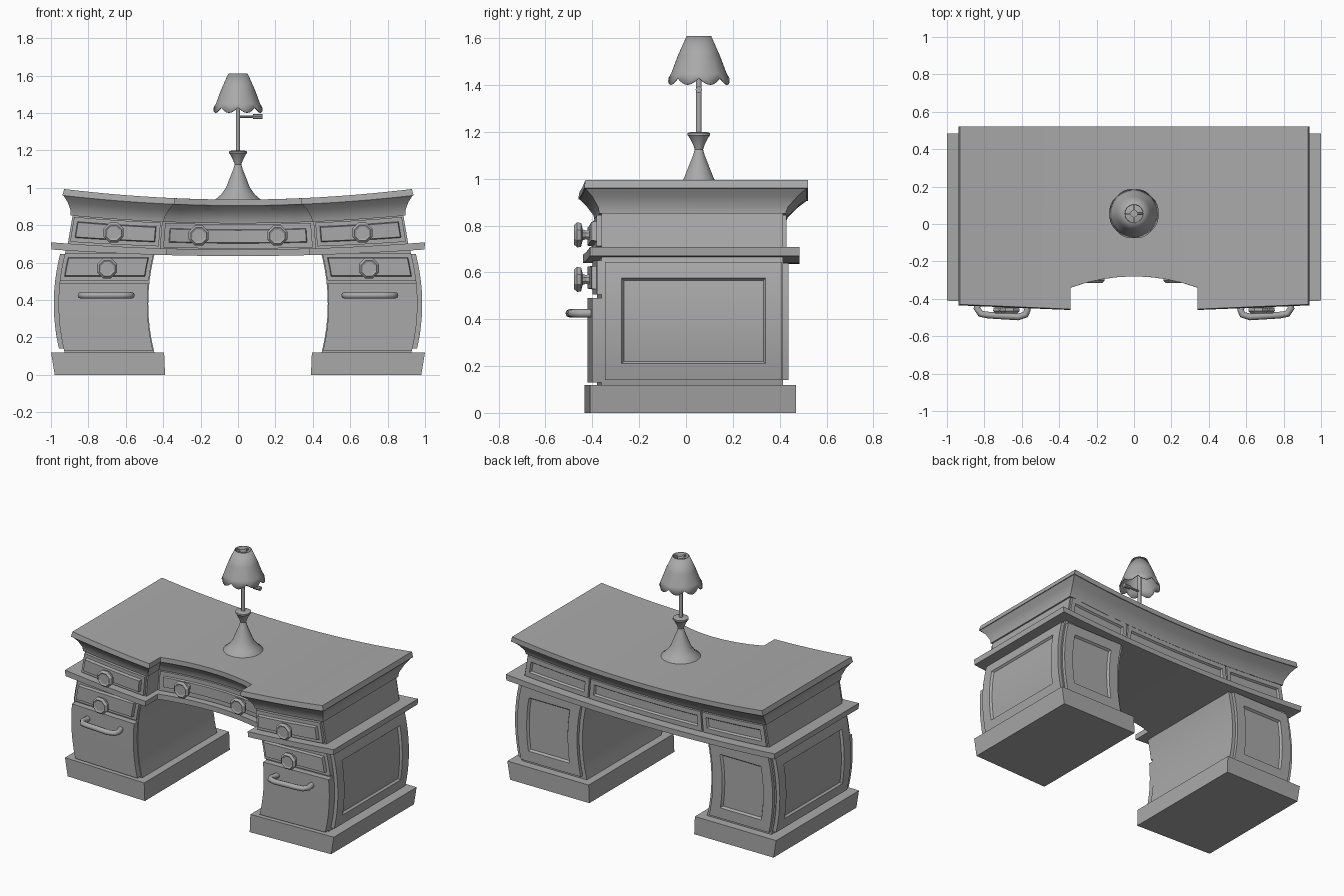
import bpy, bmesh, math
from mathutils import Matrix, Vector

if "Cube" in bpy.data.objects:
    bpy.data.objects.remove(bpy.data.objects["Cube"], do_unlink=True)

grey = bpy.data.materials.new("plain_grey")
grey.use_nodes = True
grey.diffuse_color = (0.4, 0.4, 0.4, 1)
grey.node_tree.nodes["Principled BSDF"].inputs["Base Color"].default_value = (0.4, 0.4, 0.4, 1)


def finish(bm, name, mirror=False, smooth=30, deform=None, cuts_x=(), cuts_z=()):
    """Slice, deform and turn a bmesh into an object."""
    for axis, cuts in (((1, 0, 0), cuts_x), ((0, 0, 1), cuts_z)):
        for c in cuts:
            geom = bm.verts[:] + bm.edges[:] + bm.faces[:]
            bmesh.ops.bisect_plane(bm, geom=geom, dist=1e-5, plane_co=Vector(axis) * c, plane_no=axis)
    if deform:
        for v in bm.verts:
            v.co = deform(*v.co)
    bmesh.ops.recalc_face_normals(bm, faces=bm.faces)
    me = bpy.data.meshes.new(name)
    bm.to_mesh(me)
    bm.free()
    me.materials.append(grey)
    ob = bpy.data.objects.new(name, me)
    bpy.context.collection.objects.link(ob)
    bpy.ops.object.select_all(action='DESELECT')
    ob.select_set(True)
    bpy.context.view_layer.objects.active = ob
    bpy.ops.object.shade_smooth_by_angle(angle=math.radians(smooth))
    if mirror:
        ob.modifiers.new("Mirror", 'MIRROR')
    return ob


# ---- deformations ----
def sag(x, y, z):
    """Sagging curve of the upper desk, ends leaning inward."""
    c = 0.037 + (z - 0.65) * 0.075
    return (x * (1 - 0.2 * (z - 0.67)), y, z + c * x * x)


def skew(x, y, z):
    """Fronts angle slightly forward toward the knee hole."""
    return (x, y - (0.04 * (0.94 - abs(x)) if y < 0 else 0), z)


def bulge(x, y, z):
    """Barrel curve of the pedestals."""
    x2, y2, z2 = skew(x, y, z)
    return (x2 + 0.035 * (1 - ((z - 0.38) / 0.27) ** 2), y2, z2)


# ---- shape helpers ----
def loft(levels, caps=True):
    """Join rings of equal point counts: [(points of x, y, z), ...]"""
    bm = bmesh.new()
    rings = [[bm.verts.new(p) for p in ring] for ring in levels]
    n = len(rings[0])
    for a, b in zip(rings, rings[1:]):
        for i in range(n):
            bm.faces.new((a[i], a[(i + 1) % n], b[(i + 1) % n], b[i]))
    if caps:
        bm.faces.new(rings[0][::-1])
        bm.faces.new(rings[-1])
    return bm


def plan(z, w, back, front_out, front_in, notch, centre):
    """Desk outline with an arched notch at the front."""
    pts = [(w, front_out), (w, back), (-w, back), (-w, front_out), (-notch, front_in)]
    for i in range(9):
        t = -1 + i / 4
        pts.append((notch * t, centre - 0.06 * t * t))
    pts.append((notch, front_in))
    return [(x, y, z) for x, y in pts]


def box(x0, x1, y0, y1, z0, z1, face=None, steps=()):
    """Box whose face in one direction is inset by (width, depth) steps."""
    bm = bmesh.new()
    bmesh.ops.create_cube(bm, size=1)
    bm.transform(Matrix.Translation(((x0 + x1) / 2, (y0 + y1) / 2, (z0 + z1) / 2))
                 @ Matrix.Diagonal((x1 - x0, y1 - y0, z1 - z0, 1)))
    bm.normal_update()
    if face:
        f = [f for f in bm.faces if f.normal.dot(Vector(face)) > 0.9]
        for width, depth in steps:
            bmesh.ops.inset_individual(bm, faces=f, thickness=width, depth=depth, use_even_offset=True)
    return bm


def lathe(profile, seg, centre=(0, 0, 0), forward=False):
    """Spin (radius, height) points about z, or about -y when forward."""
    rings = [[(r * math.cos(2 * math.pi * (i + .5) / seg), r * math.sin(2 * math.pi * (i + .5) / seg), h)
              for i in range(seg)] for r, h in profile]
    bm = loft(rings)
    if forward:
        bm.transform(Matrix.Rotation(math.pi / 2, 4, 'X'))
    bm.transform(Matrix.Translation(centre))
    return bm


FRONT, BACK, SIDE = (0, -1, 0), (0, 1, 0), (1, 0, 0)
XS = [i / 8 + 0.0625 for i in range(-8, 8)]
ZS = [0.19, 0.25, 0.31, 0.38, 0.45, 0.51, 0.57, 0.62]
RAISED = ((0.022, 0), (0.004, 0.022))
SUNK = ((0.03, 0), (0.008, -0.012))

# ---- desk top, moulding, frieze and ledge ----
finish(loft([plan(0.905, 0.985, 0.52, -0.435, -0.46, 0.355, -0.28),
             plan(0.937, 0.982, 0.52, -0.43, -0.455, 0.36, -0.28)]),
       "desk_top", deform=sag, cuts_x=XS)
finish(loft([plan(0.81, 0.92, 0.425, -0.37, -0.39, 0.41, -0.21),
             plan(0.835, 0.925, 0.435, -0.375, -0.395, 0.405, -0.215),
             plan(0.875, 0.95, 0.475, -0.40, -0.425, 0.385, -0.24),
             plan(0.905, 0.98, 0.515, -0.43, -0.455, 0.36, -0.275)]),
       "moulding", deform=sag, cuts_x=XS)
finish(loft([plan(0.67, 0.91, 0.415, -0.36, -0.38, 0.415, -0.20),
             plan(0.81, 0.91, 0.415, -0.36, -0.38, 0.415, -0.20)]),
       "frieze", deform=sag, cuts_x=XS)
finish(loft([plan(0.635, 0.99, 0.485, -0.41, -0.44, 0.38, -0.25),
             plan(0.67, 1.0, 0.485, -0.41, -0.44, 0.38, -0.25)]),
       "ledge", deform=sag, cuts_x=XS)

# ---- frieze drawers and back panels ----
finish(box(0.425, 0.90, -0.38, -0.34, 0.68, 0.805, FRONT, RAISED), "upper_drawers", mirror=True,
       deform=lambda x, y, z: sag(*skew(x, y, z)), cuts_x=(0.55, 0.67, 0.79))
finish(box(-0.40, 0.40, -0.215, -0.18, 0.675, 0.805, FRONT, ((0.028, 0), (0.004, 0.012))), "centre_drawer",
       deform=lambda x, y, z: sag(x, y - 0.06 * (x / 0.41) ** 2, z), cuts_x=[i / 10 for i in range(-3, 4)])
finish(box(-0.42, 0.42, 0.40, 0.43, 0.675, 0.805, BACK, SUNK), "back_centre_panel",
       deform=sag, cuts_x=[i / 10 for i in range(-3, 4)])
finish(box(0.43, 0.90, 0.40, 0.43, 0.675, 0.805, BACK, SUNK), "back_side_panels",
       mirror=True, deform=sag, cuts_x=(0.55, 0.67, 0.79))

# ---- pedestals ----
finish(box(0.445, 0.925, -0.36, 0.415, 0.11, 0.665), "pedestals", mirror=True, deform=bulge, cuts_z=ZS)
finish(box(0.90, 0.95, -0.345, 0.41, 0.14, 0.645, SIDE, ((0.07, 0), (0.01, -0.014))), "side_panels",
       mirror=True, deform=lambda x, y, z: bulge(x, y, z)[:1] + (y, z), cuts_z=ZS)
finish(box(0.47, 0.915, 0.40, 0.437, 0.14, 0.64, BACK, ((0.07, 0), (0.01, -0.014))), "back_panels",
       mirror=True, deform=bulge, cuts_z=ZS)
finish(box(0.45, 0.925, -0.38, -0.34, 0.505, 0.65, FRONT, RAISED), "lower_drawers",
       mirror=True, deform=bulge, cuts_z=ZS)
finish(box(0.45, 0.925, -0.40, -0.34, 0.13, 0.49), "pedestal_doors", mirror=True, deform=bulge, cuts_z=ZS)

# ---- plinths ----
finish(loft([[(0.39, -0.433, 0), (0.98, -0.41, 0), (0.98, 0.47, 0), (0.39, 0.47, 0)],
             [(0.395, -0.433, 0.12), (1.0, -0.41, 0.12), (1.0, 0.47, 0.12), (0.395, 0.47, 0.12)]]),
       "plinths", mirror=True)

# ---- knobs ----
KNOB = [(0.03, -0.02), (0.02, 0.015), (0.025, 0.028), (0.055, 0.035), (0.058, 0.052), (0.045, 0.065),
        (0.035, 0.06)]
for name, pos in (("upper_knobs", (0.665, -0.413, 0.76)), ("lower_knobs", (0.70, -0.413, 0.57)),
                  ("centre_knobs", (0.21, -0.25, 0.745))):
    finish(lathe(KNOB, 8, pos, forward=True), name, mirror=True, smooth=20)

# ---- door handles ----
cu = bpy.data.curves.new("door_handles", 'CURVE')
cu.dimensions = '3D'
cu.bevel_depth = 0.018
cu.bevel_resolution = 2
cu.use_fill_caps = True
PATH = [(0.83, -0.39), (0.84, -0.45), (0.82, -0.48), (0.78, -0.487), (0.62, -0.497), (0.58, -0.485),
        (0.57, -0.46), (0.585, -0.40)]
for s in (-1, 1):
    sp = cu.splines.new('POLY')
    sp.points.add(len(PATH) - 1)
    for p, (x, y) in zip(sp.points, PATH):
        p.co = (s * x, y, 0.425, 1)
cu.materials.append(grey)
bpy.context.collection.objects.link(bpy.data.objects.new("door_handles", cu))

# ---- lamp ----
LX, LY = 0, 0.055
finish(lathe([(0.13, 0.925), (0.125, 0.935), (0.09, 0.965), (0.065, 1.0), (0.045, 1.05), (0.025, 1.1),
              (0.018, 1.125), (0.025, 1.145), (0.04, 1.175), (0.048, 1.185), (0.048, 1.195), (0.03, 1.2)],
             24, (LX, LY, 0)), "lamp_base")
finish(lathe([(0.012, 1.19), (0.012, 1.59), (0.02, 1.59), (0.02, 1.6)], 12, (LX, LY, 0)), "lamp_pole")

# scalloped shade
rings = []
for r, z in ((0.13, 1.43), (0.118, 1.45), (0.09, 1.525), (0.052, 1.61)):
    ring = []
    for i in range(48):
        a = 2 * math.pi * i / 48
        drop = 0.028 * abs(math.sin(4 * a)) if z == 1.43 else 0
        ring.append((LX + (r + drop * 0.15) * math.cos(a), LY + (r + drop * 0.15) * math.sin(a), z - drop))
    rings.append(ring)
shade = finish(loft(rings, caps=False), "lamp_shade", smooth=40)
shade.modifiers.new("Thickness", 'SOLIDIFY').thickness = 0.006

# shade spokes and side switch
finish(box(LX - 0.05, LX + 0.05, LY - 0.005, LY + 0.005, 1.59, 1.6), "shade_spoke_across")
finish(box(LX - 0.005, LX + 0.005, LY - 0.05, LY + 0.05, 1.59, 1.6), "shade_spoke_along")
for name, r, x0, x1 in (("switch_arm", 0.008, 0, 0.085), ("switch_knob", 0.014, 0.08, 0.13)):
    bm = lathe([(r, x0), (r, x1)], 10)
    bm.transform(Matrix.Translation((LX, LY, 1.38)) @ Matrix.Rotation(math.pi / 2, 4, 'Y'))
    finish(bm, name)
